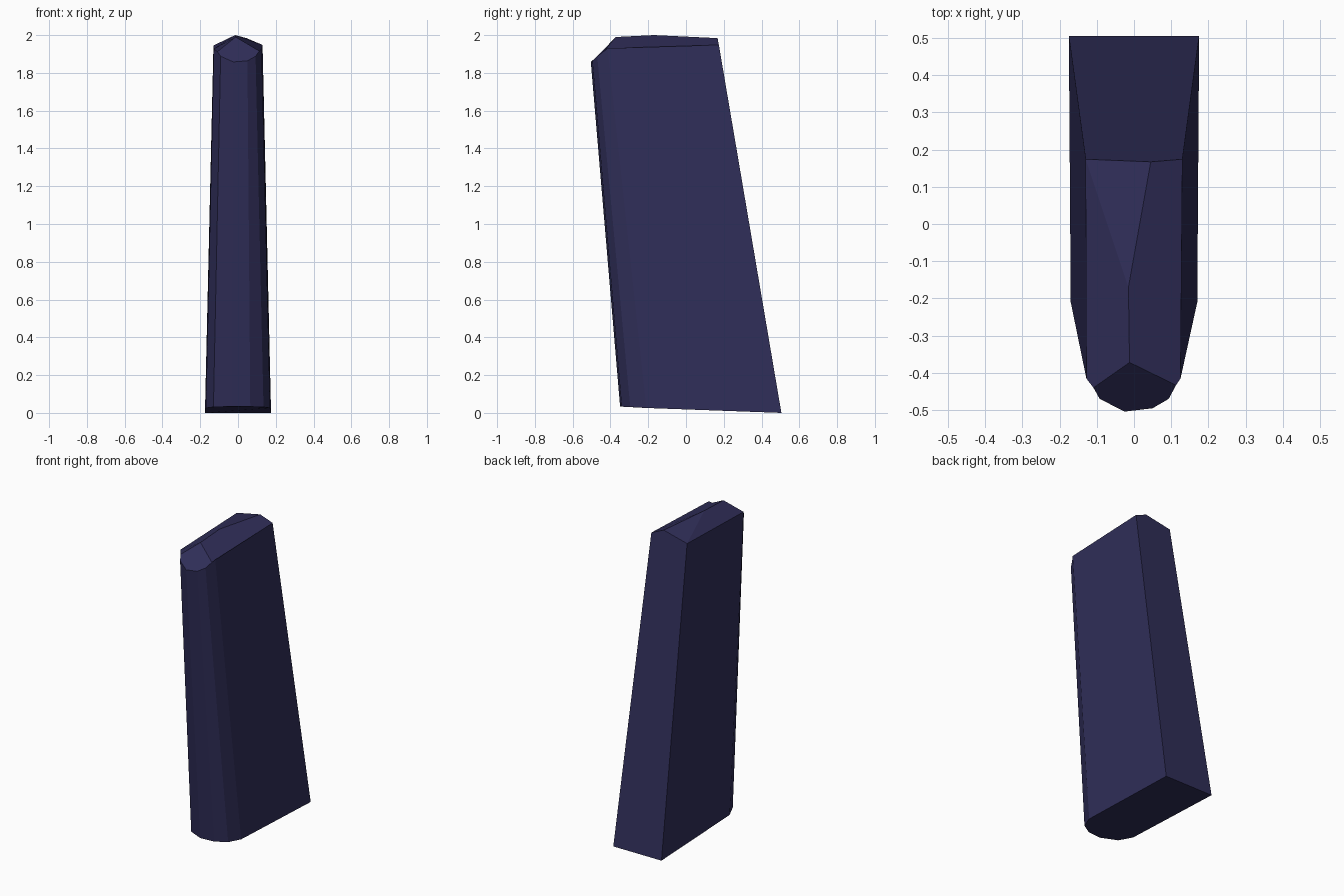
import bpy, bmesh

if "Cube" in bpy.data.objects:
    bpy.data.objects.remove(bpy.data.objects["Cube"])

navy = bpy.data.materials.new("dark navy stone")
navy.diffuse_color = (0.029, 0.027, 0.098, 1)
navy.use_nodes = True
navy.node_tree.nodes["Principled BSDF"].inputs["Base Color"].default_value = navy.diffuse_color

# Outline at the foot and at the top rim, running from back left round the front
foot = [(-.175, .505, 0), (-.17, -.21, .026), (-.13, -.30, .031), (-.03, -.349, .034),
        (.065, -.34, .033), (.135, -.295, .031), (.17, -.21, .026), (.175, .505, 0)]
rim = [(-.13, .174, 1.945), (-.128, -.415, 1.928), (-.092, -.47, 1.888), (-.025, -.504, 1.858),
       (.05, -.495, 1.864), (.093, -.47, 1.888), (.125, -.415, 1.93), (.13, .174, 1.948)]

bm = bmesh.new()
b = [bm.verts.new(p) for p in foot]
t = [bm.verts.new(p) for p in rim]
# Extra rim points: front bevel corners and the off-centre point at the back
left = bm.verts.new((-.109, -.44, 1.912))
right = bm.verts.new((.113, -.433, 1.916))
back = bm.verts.new((.045, .167, 1.984))
extra = {1: left, 5: right, 7: back}

# Tapered walls
for i in range(8):
    j = (i + 1) % 8
    top = [t[j]] + ([extra[i]] if i in extra else []) + [t[i]]
    bm.faces.new([b[i], b[j]] + top)
bm.faces.new(b[::-1])

# Ridged cap with a steep front bevel
peak = bm.verts.new((-.015, -.17, 2.0))
nose = bm.verts.new((-.012, -.372, 1.99))
bm.faces.new([t[0], t[1], left, nose, peak])
bm.faces.new([t[0], peak, back])
bm.faces.new([back, peak, nose, right, t[6], t[7]])
bm.faces.new([left, t[2], t[3], t[4], t[5], right, nose])

bmesh.ops.recalc_face_normals(bm, faces=bm.faces)
mesh = bpy.data.meshes.new("standing_stone")
bm.to_mesh(mesh)
bm.free()
mesh.materials.append(navy)
bpy.context.collection.objects.link(bpy.data.objects.new("standing_stone", mesh))
